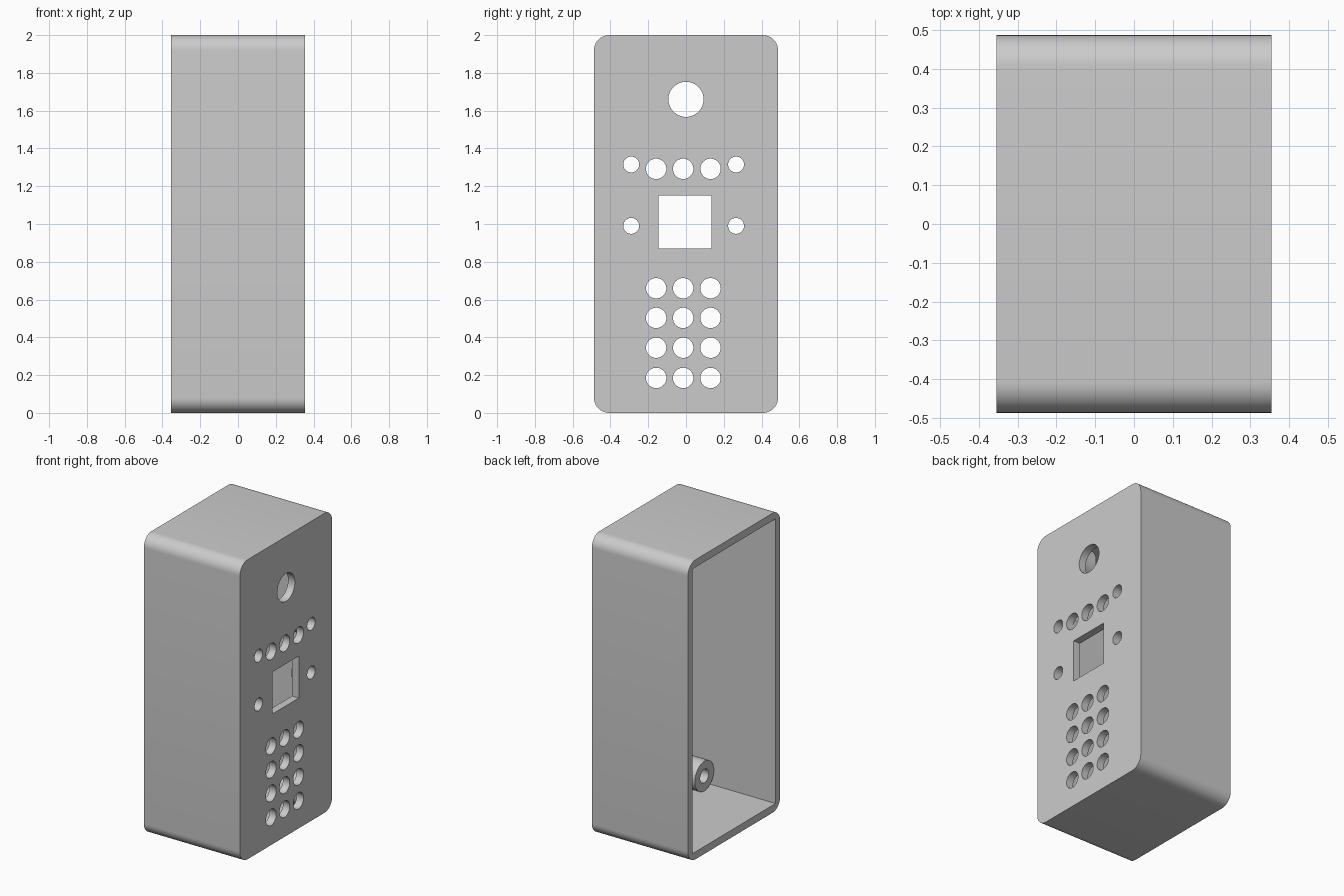
import bpy, bmesh, math
from mathutils import Matrix, Vector

if "Cube" in bpy.data.objects:
    bpy.data.objects.remove(bpy.data.objects["Cube"], do_unlink=True)

HX, HY, HEIGHT = 0.355, 0.487, 2.0     # half depth, half width, height
WALL, CORNER = 0.05, 0.08
INNER = HX - WALL                      # inside of the face plate

grey = bpy.data.materials.new("plastic grey")
grey.use_nodes = True
grey.diffuse_color = (0.6, 0.6, 0.6, 1)
grey.node_tree.nodes["Principled BSDF"].inputs["Base Color"].default_value = (0.6, 0.6, 0.6, 1)


def add_box(bm, x0, x1, y0, y1, z0, z1):
    mid = Vector((x0 + x1, y0 + y1, z0 + z1)) / 2
    mat = Matrix.Translation(mid) @ Matrix.Diagonal((x1 - x0, y1 - y0, z1 - z0, 1))
    bmesh.ops.create_cube(bm, size=1, matrix=mat)


def add_rod(bm, x0, x1, y, z, r, sides=48):
    mat = Matrix.Translation(((x0 + x1) / 2, y, z)) @ Matrix.Rotation(math.pi / 2, 4, "Y")
    bmesh.ops.create_cone(bm, cap_ends=True, segments=sides, radius1=r, radius2=r,
                          depth=x1 - x0, matrix=mat)


def finish(bm, name):
    mesh = bpy.data.meshes.new(name)
    bm.to_mesh(mesh)
    bm.free()
    mesh.materials.append(grey)
    obj = bpy.data.objects.new(name, mesh)
    bpy.context.collection.objects.link(obj)
    return obj


def select(obj):
    bpy.ops.object.select_all(action="DESELECT")
    obj.select_set(True)
    bpy.context.view_layer.objects.active = obj


def cut(obj, cutter):
    select(obj)
    mod = obj.modifiers.new("cut", "BOOLEAN")
    mod.operation, mod.solver, mod.object = "DIFFERENCE", "EXACT", cutter
    bpy.ops.object.modifier_apply(modifier=mod.name)


# Outer housing with four rounded long edges
bm = bmesh.new()
add_box(bm, -HX, HX, -HY, HY, 0, HEIGHT)
long_edges = [e for e in bm.edges if abs(e.verts[0].co.x - e.verts[1].co.x) > 0.1]
bmesh.ops.bevel(bm, geom=long_edges, offset=CORNER, segments=10, profile=0.5, affect="EDGES")
housing = finish(bm, "housing")

# Open cavity behind the face plate
bm = bmesh.new()
add_box(bm, -HX - 0.2, INNER, WALL - HY, HY - WALL, WALL, HEIGHT - WALL)
cavity = finish(bm, "cavity_cutter")

# Openings through the face plate
screw_spots = [(y, z) for y in (-0.29, 0.265) for z in (0.99, 1.315)]
bm = bmesh.new()
add_rod(bm, 0, 0.5, 0, 1.66, 0.093)
add_box(bm, 0, 0.5, -0.145, 0.135, 0.87, 1.15)
for y in (-0.158, -0.015, 0.13):
    for z in (0.185, 0.345, 0.503, 0.66, 1.292):
        add_rod(bm, 0, 0.5, y, z, 0.054)
for y, z in screw_spots:
    add_rod(bm, 0, 0.5, y, z, 0.042)
openings = finish(bm, "opening_cutter")

cut(housing, cavity)
cut(housing, openings)

# Short standoffs around the screw holes
bm = bmesh.new()
for y, z in screw_spots:
    add_rod(bm, 0.26, INNER, y, z, 0.075)
standoffs = finish(bm, "display_standoffs")
cut(standoffs, openings)

# Long screw posts in the four corners, with blind holes
BOSS = 0.1
bm, drill = bmesh.new(), bmesh.new()
for y in (WALL + BOSS - HY, HY - WALL - BOSS):
    for z in (WALL + BOSS, HEIGHT - WALL - BOSS):
        add_rod(bm, 0.1, INNER, y, z, BOSS)
        add_rod(drill, 0, INNER - 0.02, y, z, 0.045)
posts = finish(bm, "corner_posts")
drills = finish(drill, "post_cutter")
cut(posts, drills)

for helper in (cavity, openings, drills):
    bpy.data.objects.remove(helper, do_unlink=True)

for obj in (housing, standoffs, posts):
    select(obj)
    bpy.ops.object.shade_smooth_by_angle(angle=math.radians(30))
